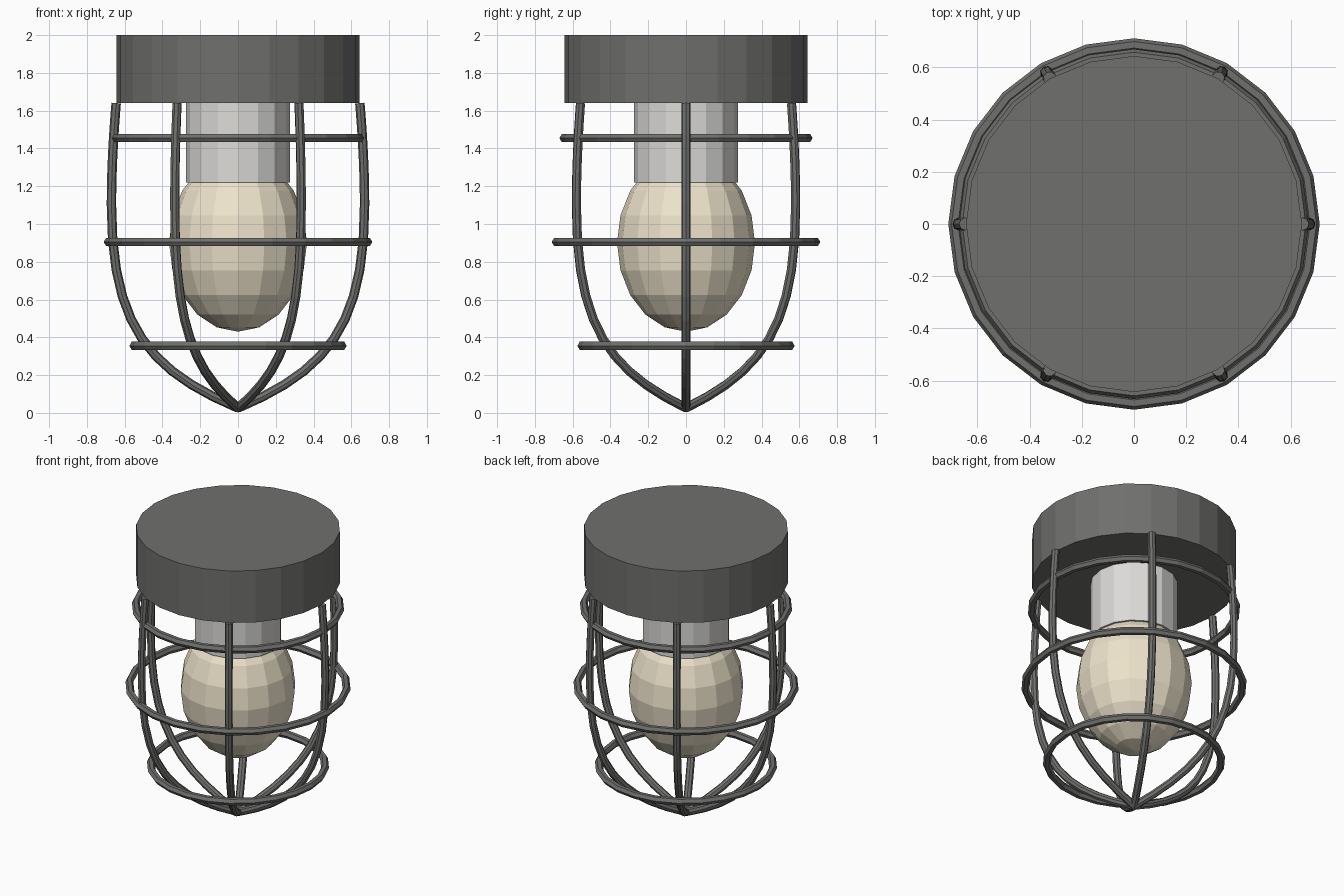
import bpy
from math import cos, sin, pi

if "Cube" in bpy.data.objects:
    bpy.data.objects.remove(bpy.data.objects["Cube"])


def material(name, rgb):
    m = bpy.data.materials.new(name)
    m.diffuse_color = (*rgb, 1)
    m.use_nodes = True
    m.node_tree.nodes["Principled BSDF"].inputs["Base Color"].default_value = m.diffuse_color
    return m


metal = material("dark_metal", (0.16, 0.16, 0.155))
ceramic = material("pale_ceramic", (0.72, 0.71, 0.69))
glass = material("warm_glass", (0.85, 0.77, 0.6))


def finish(name, mat):
    ob = bpy.context.object
    ob.name = name
    ob.data.materials.append(mat)
    return ob


def cylinder(name, r, z0, z1, sides, mat):
    bpy.ops.mesh.primitive_cylinder_add(vertices=sides, radius=r, depth=z1 - z0,
                                        location=(0, 0, (z0 + z1) / 2))
    return finish(name, mat)


# mounting cap and lamp socket
cylinder("mounting_cap", 0.643, 1.64, 2.0, 24, metal)
cylinder("socket", 0.275, 1.22, 1.64, 16, ceramic)

# bulb, its top hidden in the socket
bpy.ops.mesh.primitive_uv_sphere_add(segments=16, ring_count=10, radius=1,
                                     location=(0, 0, 0.9))
bulb = finish("bulb", glass)
bulb.scale = (0.365, 0.365, 0.47)

# horizontal guard rings
for name, r, z in (("upper_ring", 0.645, 1.455), ("middle_ring", 0.686, 0.905),
                   ("lower_ring", 0.55, 0.355)):
    bpy.ops.mesh.primitive_torus_add(major_radius=r, minor_radius=0.025,
                                     major_segments=24, minor_segments=6,
                                     location=(0, 0, z))
    finish(name, metal)

# six curved ribs meeting at the bottom: (left handle, point, right handle) as (radius, z)
profile = [((0.64, 1.74), (0.645, 1.64), (0.66, 1.46)),
           ((0.67, 1.28), (0.67, 1.1), (0.67, 0.45)),
           ((0.46, 0.22), (0.0, 0.026), (-0.1, 0.0))]
curve = bpy.data.curves.new("guard_ribs", 'CURVE')
curve.dimensions = '3D'
curve.bevel_depth = 0.025
curve.bevel_resolution = 2
curve.resolution_u = 10
curve.use_fill_caps = True
for i in range(6):
    a = i * pi / 3
    s = curve.splines.new('BEZIER')
    s.bezier_points.add(2)
    s.use_smooth = False
    for p, (h1, co, h2) in zip(s.bezier_points, profile):
        p.handle_left_type = p.handle_right_type = 'FREE'
        p.handle_left, p.co, p.handle_right = [(r * cos(a), r * sin(a), z)
                                               for r, z in (h1, co, h2)]
ribs = bpy.data.objects.new("guard_ribs", curve)
bpy.context.collection.objects.link(ribs)
curve.materials.append(metal)
bpy.ops.object.select_all(action='DESELECT')
bpy.context.view_layer.objects.active = ribs
ribs.select_set(True)
bpy.ops.object.convert(target='MESH')
